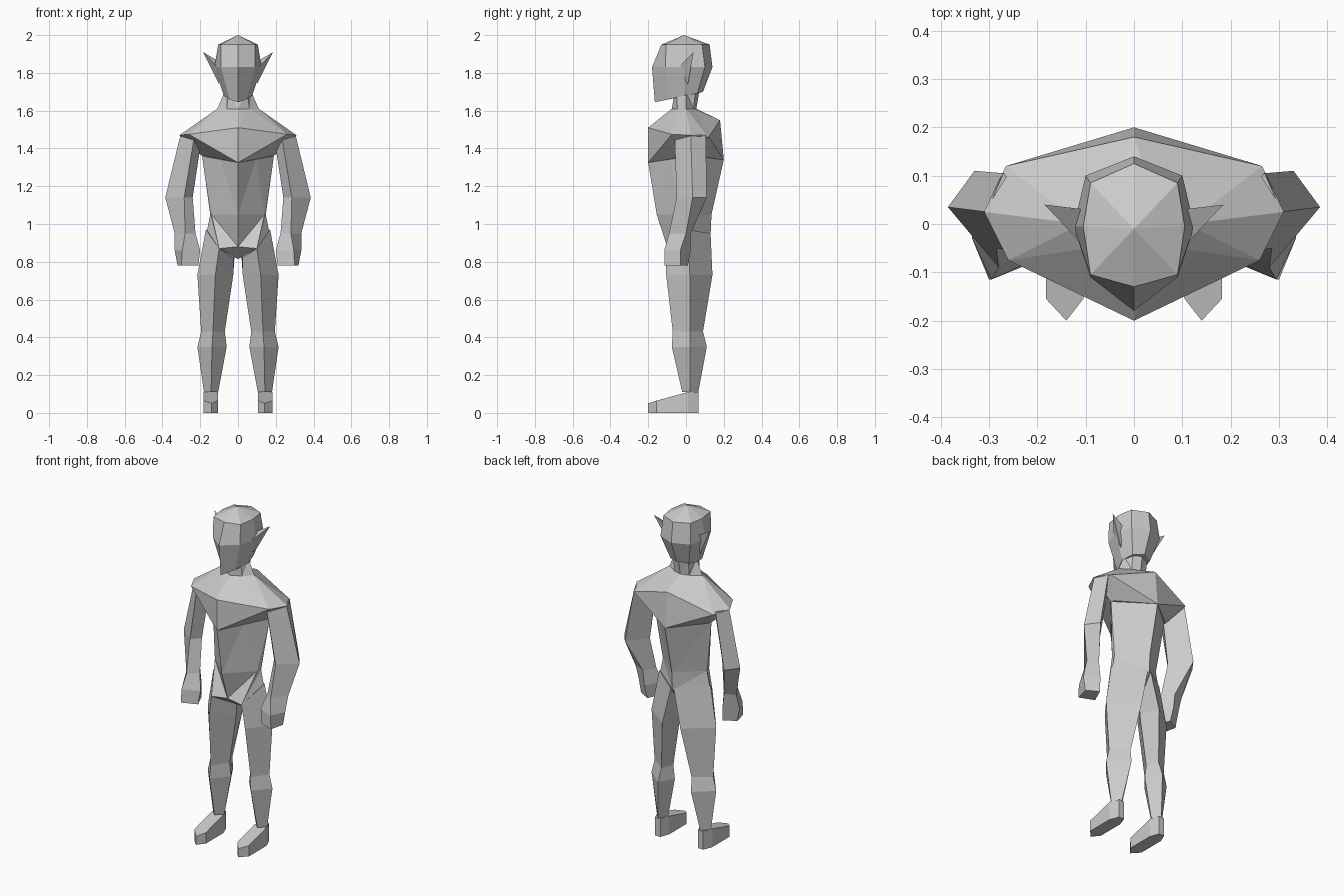
import bpy, bmesh
from mathutils import Matrix

cube = bpy.data.objects.get("Cube")
if cube:
    bpy.data.objects.remove(cube, do_unlink=True)

grey = bpy.data.materials.new("plain grey")
grey.use_nodes = True
grey.diffuse_color = (0.6, 0.6, 0.6, 1)
grey.node_tree.nodes["Principled BSDF"].inputs["Base Color"].default_value = (0.6, 0.6, 0.6, 1)


def loft(name, rows, closed=True, triangles=False):
    """Skin rows of points from top to bottom, then mirror across x = 0.
    An open row is a half section running from front centre to back centre.
    A row with a single point becomes an apex."""
    bm = bmesh.new()
    rings = [[bm.verts.new(p) for p in row] for row in rows]
    for up, low in zip(rings, rings[1:]):
        count = len(low)
        steps = count if closed else count - 1
        for j in range(steps):
            k = (j + 1) % count
            if len(up) == 1:
                bm.faces.new((up[0], low[k], low[j]))
            elif not triangles:
                bm.faces.new((up[j], up[k], low[k], low[j]))
            elif j < steps / 2:
                bm.faces.new((up[j], up[k], low[j]))
                bm.faces.new((up[k], low[k], low[j]))
            else:
                bm.faces.new((up[j], up[k], low[k]))
                bm.faces.new((up[j], low[k], low[j]))
    for end in (rings[0], rings[-1]):
        if len(end) > 2:
            bm.faces.new(end)
    bmesh.ops.mirror(bm, geom=bm.verts[:] + bm.edges[:] + bm.faces[:],
                     matrix=Matrix.Identity(4), merge_dist=0.0005, axis='X')
    bmesh.ops.recalc_face_normals(bm, faces=bm.faces)
    mesh = bpy.data.meshes.new(name)
    bm.to_mesh(mesh)
    bm.free()
    mesh.materials.append(grey)
    obj = bpy.data.objects.new(name, mesh)
    bpy.context.collection.objects.link(obj)
    return obj


def level(z, *points):
    return [(x, y, z) for x, y in points]


# Head: half sections from crown to jaw, with a forward pointed chin
loft("head", [
    [(0, -0.01, 2)],
    level(1.95, (0, -0.13), (0.09, -0.105), (0.105, -0.005), (0.09, 0.085), (0, 0.125)),
    level(1.83, (0, -0.18), (0.09, -0.11), (0.125, -0.005), (0.1, 0.1), (0, 0.14)),
    [(0, -0.165, 1.645), (0.045, -0.09, 1.66), (0.075, -0.01, 1.68), (0.06, 0.06, 1.69), (0, 0.09, 1.7)],
], closed=False)

# Pointed ears
loft("ears", [
    [(0.185, 0.04, 1.91)],
    [(0.1, -0.05, 1.82), (0.1, 0.03, 1.86), (0.1, 0.01, 1.74)],
])

# Neck and overhanging shoulders
loft("neck_and_shoulders", [
    level(1.7, (0, -0.06), (0.05, -0.05), (0.07, 0), (0.05, 0.05), (0, 0.07)),
    level(1.61, (0, -0.075), (0.06, -0.045), (0.11, 0), (0.05, 0.04), (0, 0.055)),
    [(0, -0.2, 1.51), (0.26, -0.075, 1.475), (0.31, 0.025, 1.47), (0.265, 0.12, 1.46), (0, 0.18, 1.55)],
    [(0, -0.2, 1.325), (0.18, 0.015, 1.36), (0.19, 0.03, 1.36), (0.18, 0.05, 1.36), (0, 0.2, 1.34)],
], closed=False, triangles=True)

# Trunk: diamond section tapering to the waist and crotch
loft("trunk", [
    [(0, -0.2, 1.325), (0.095, -0.085, 1.343), (0.19, 0.03, 1.36), (0, 0.2, 1.34)],
    level(1.05, (0, -0.155), (0.14, -0.02), (0.147, 0.01), (0, 0.135)),
    [(0, -0.1, 0.88), (0.1, -0.11, 0.87), (0.165, 0.01, 0.96), (0, 0.13, 0.94)],
    [(0, -0.02, 0.815), (0.01, -0.01, 0.82), (0.02, 0.02, 0.83), (0, 0.06, 0.85)],
], closed=False, triangles=True)

# Arms: four sided, bent at the elbow, ending in a mitten hand
loft("arms", [
    level(1.47, (0.305, 0.025), (0.23, -0.06), (0.19, 0.01), (0.27, 0.105)),
    level(1.14, (0.385, 0.035), (0.285, -0.05), (0.24, 0), (0.33, 0.11)),
    level(0.95, (0.335, 0), (0.28, -0.09), (0.225, -0.04), (0.27, 0.025)),
    level(0.86, (0.335, -0.03), (0.295, -0.115), (0.2, -0.07), (0.26, 0.025)),
    level(0.78, (0.32, -0.03), (0.3, -0.115), (0.21, -0.08), (0.25, 0.01)),
])


def leg_section(z, inner, outer, front, heel, back):
    """Four sided section: front ridge, outer corner, back ridge, inner corner."""
    return level(z, ((inner + outer) / 2, front), (outer, 0.02), (heel, back), (inner, 0.02))


# Legs: the top row slopes from the hip up to the small of the back
hip = [(0.1, -0.11, 0.87), (0.17, 0.01, 0.97), (0.01, 0.13, 0.95), (0.025, 0.02, 0.82)]
loft("legs", [
    hip,
    leg_section(0.73, 0.025, 0.215, -0.105, 0.06, 0.14),
    leg_section(0.43, 0.07, 0.195, -0.07, 0.1, 0.09),
    leg_section(0.35, 0.06, 0.215, -0.075, 0.11, 0.11),
    leg_section(0.11, 0.105, 0.18, -0.02, 0.14, 0.065),
])

# Feet: wedge with a pointed toe and a narrow heel
sole = [(0.14, -0.2), (0.182, -0.155), (0.182, 0.01), (0.16, 0.065), (0.125, 0.065), (0.105, 0.01), (0.105, -0.155)]
loft("feet", [
    [(x, y, min(0.11, 0.11 + (y + 0.01) * 0.31)) for x, y in sole],
    level(0, *sole),
])
